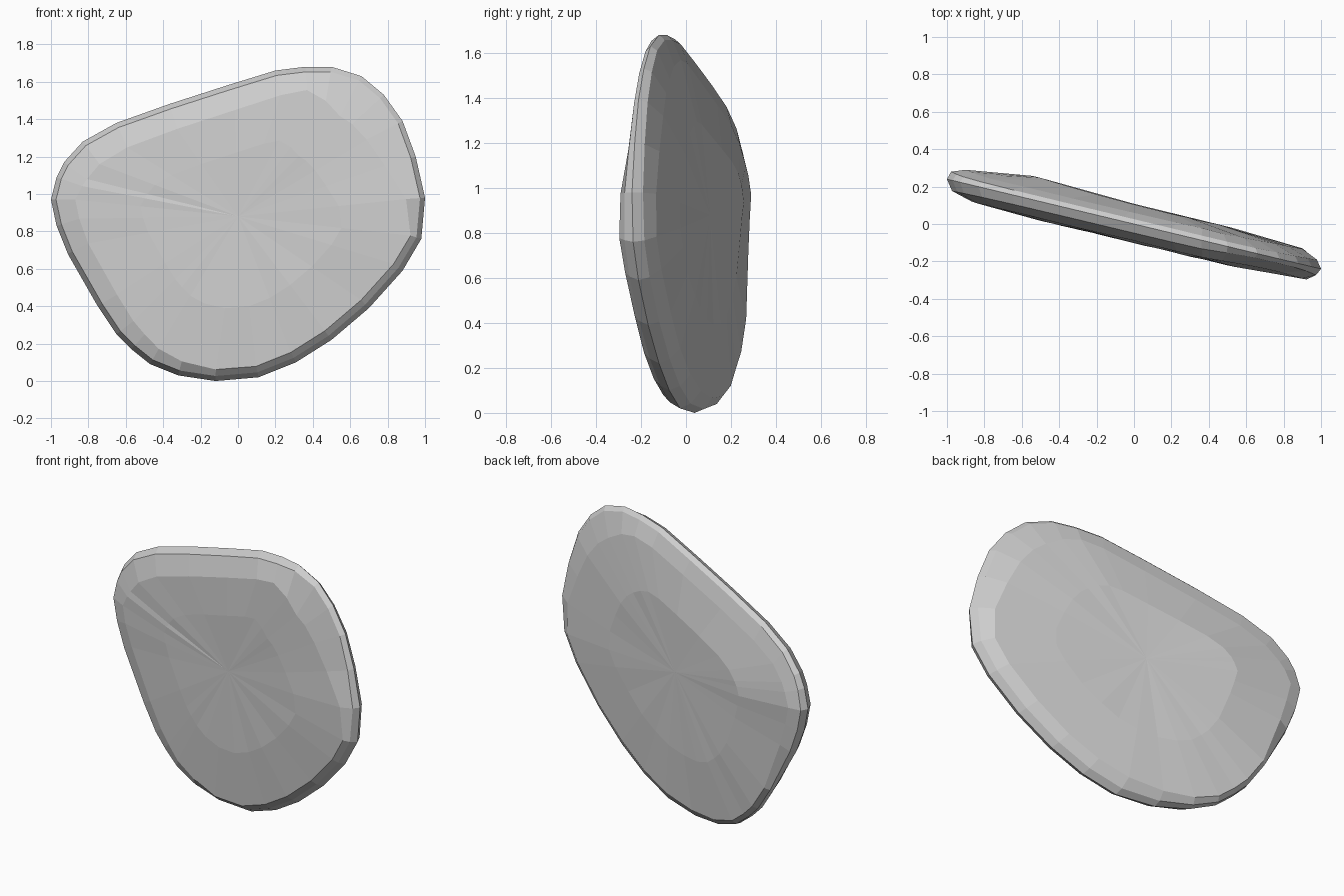
import bpy, bmesh, random
from mathutils import Vector

if "Cube" in bpy.data.objects:
    bpy.data.objects.remove(bpy.data.objects["Cube"])

random.seed(4)

# Outline of the slab seen from the front (x, z)
OUTLINE = [(-.12, 0), (.11, .02), (.31, .10), (.5, .22), (.7, .39), (.88, .59), (.98, .76),
           (1, .98), (.95, 1.20), (.88, 1.39), (.78, 1.53), (.66, 1.63), (.5, 1.68), (.36, 1.68),
           (.2, 1.66), (-.06, 1.58), (-.37, 1.48), (-.65, 1.38), (-.83, 1.28), (-.93, 1.17),
           (-.97, 1.09), (-1, .97), (-.97, .83), (-.91, .68), (-.75, .40), (-.65, .25),
           (-.57, .17), (-.47, .09), (-.32, .03)]
CENTRE = Vector((0, .88))
pts = [Vector(p) for p in OUTLINE]
n = len(pts)


def clamp(v):
    return min(1, max(0, v))


def section(out, z):
    """Worn rim, front to back, for an outward direction: (inset, depth, scale)."""
    up, down = max(0, out.y), max(0, -out.y)
    left, right = max(0, -out.x), max(0, out.x)
    corner = clamp((out.x + out.y - .95) / .4)                               # upper right
    foot = clamp((-out.x - out.y - .9) / .4) * clamp((.75 - z) / .35)        # lower left
    front = .06 + .06 * up + .07 * left + .13 * corner
    back = (.08 + .03 * up + .02 * left + .06 * corner) * (1 - foot) + .035 * foot
    return [(front, -.1, .6),
            (front, -.09 + .015 * right + .01 * down + .005 * corner, 1),
            (.027, -.045 - .012 * left + .02 * corner, 1),
            (0, .03 * foot, 1),
            (.022 - .015 * foot, .045 - .02 * up + .02 * foot, 1),
            (back, .085 - .022 * up - .012 * left * (1 - foot) + .008 * foot, 1),
            (back, .104, .6)]


# Stone slab: stacked rings closed by a shallow fan on each face
bm = bmesh.new()
rings = [[] for _ in range(7)]
for i, p in enumerate(pts):
    t = (pts[(i + 1) % n] - pts[i - 1]).normalized()
    inward = Vector((-t.y, t.x))
    for k, (inset, depth, scale) in enumerate(section(-inward, p.y)):
        q = CENTRE + (p + inward * inset - CENTRE) * scale
        if k in (0, 1, 5, 6):
            depth += random.uniform(-.003, .003)
        if k == 6:
            depth += .04 * max(0, -q.x)        # back swells a little on the left
        # the slab is turned a little: y falls as x grows
        rings[k].append(bm.verts.new((q.x, depth - .24 * q.x, q.y)))
for a, b in zip(rings, rings[1:]):
    for i in range(n):
        j = (i + 1) % n
        bm.faces.new((a[i], a[j], b[j], b[i]))
for r, depth in ((rings[0], -.096), (rings[-1], .108)):
    c = bm.verts.new((CENTRE.x, depth, CENTRE.y))
    for i in range(n):
        bm.faces.new((r[i], r[(i + 1) % n], c))
bmesh.ops.recalc_face_normals(bm, faces=bm.faces)

mesh = bpy.data.meshes.new("stone_slab")
bm.to_mesh(mesh)
bm.free()
slab = bpy.data.objects.new("stone_slab", mesh)
bpy.context.collection.objects.link(slab)

grey = bpy.data.materials.new("stone grey")
grey.diffuse_color = (.62, .62, .62, 1)
grey.use_nodes = True
grey.node_tree.nodes["Principled BSDF"].inputs["Base Color"].default_value = grey.diffuse_color
mesh.materials.append(grey)
